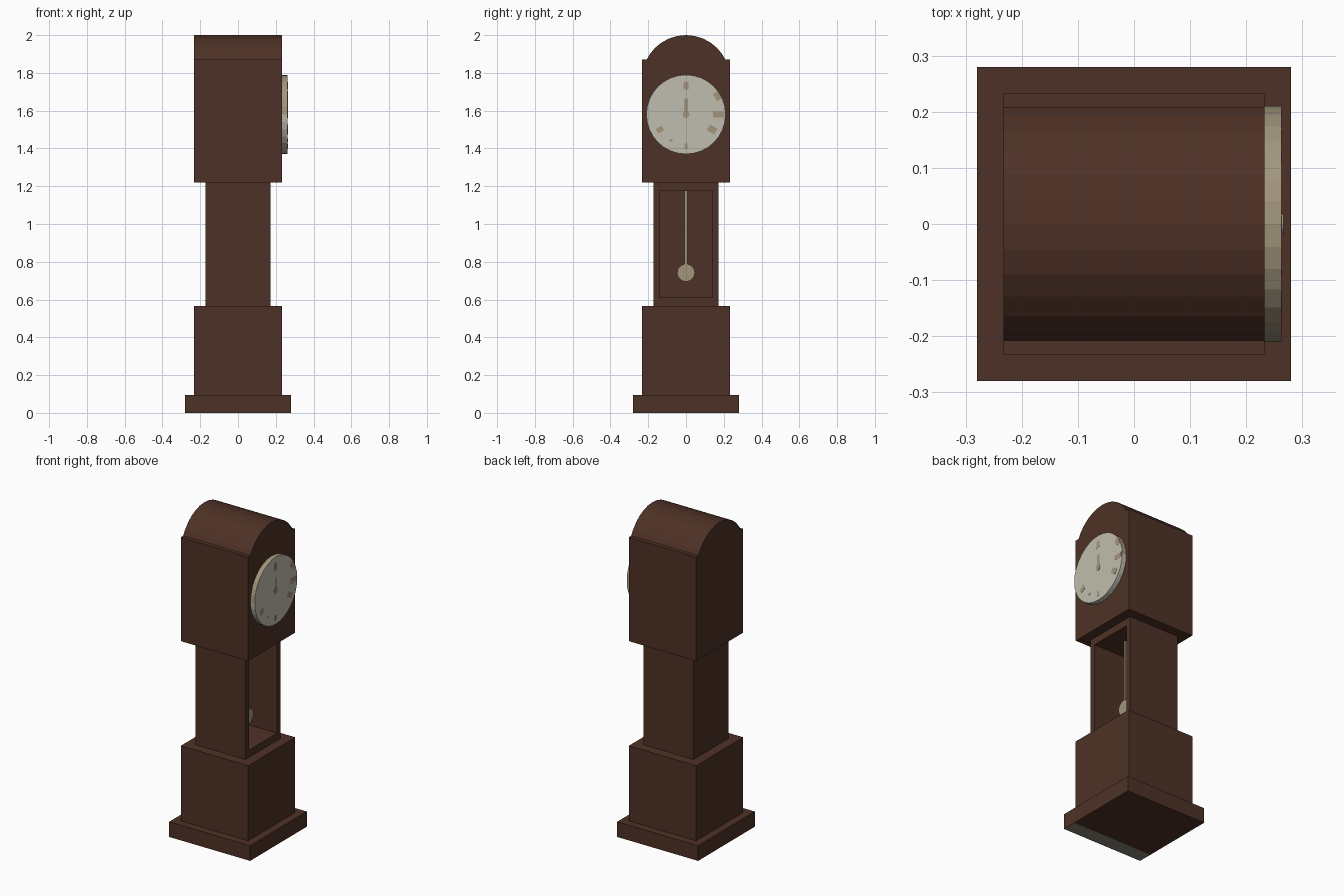
import bpy, bmesh, math
from mathutils import Matrix, Vector

if "Cube" in bpy.data.objects:
    bpy.data.objects.remove(bpy.data.objects["Cube"])


def material(name, rgb):
    m = bpy.data.materials.new(name)
    m.diffuse_color = (*rgb, 1)
    m.use_nodes = True
    m.node_tree.nodes["Principled BSDF"].inputs["Base Color"].default_value = m.diffuse_color
    return m


WOOD = material("dark wood", (0.076, 0.031, 0.019))
CREAM = material("cream dial", (0.53, 0.505, 0.425))
BRASS = material("aged brass", (0.36, 0.30, 0.20))
GREY = material("grey underside", (0.24, 0.22, 0.16))


def finish(name, bm, *mats):
    bmesh.ops.recalc_face_normals(bm, faces=bm.faces)
    me = bpy.data.meshes.new(name)
    bm.to_mesh(me)
    bm.free()
    for m in mats:
        me.materials.append(m)
    ob = bpy.data.objects.new(name, me)
    bpy.context.collection.objects.link(ob)
    return ob


def box_bm(lo, hi, turn=0):
    bm = bmesh.new()
    lo, hi = Vector(lo), Vector(hi)
    bmesh.ops.create_cube(bm, size=1, matrix=Matrix.Translation((lo + hi) / 2)
                          @ Matrix.Rotation(turn, 4, 'X')
                          @ Matrix.Diagonal((*(hi - lo), 1)))
    return bm


def square_block(name, half, z0, z1):
    return finish(name, box_bm((-half, -half, z0), (half, half, z1)), WOOD)


def disc_bm(r, x0, x1, z, sides=32):
    # cylinder lying along x, with a vertex at the top
    bm = bmesh.new()
    bmesh.ops.create_cone(bm, cap_ends=True, segments=sides, radius1=r, radius2=r,
                          depth=x1 - x0,
                          matrix=Matrix.Translation(((x0 + x1) / 2, 0, z))
                          @ Matrix.Rotation(math.pi / 2, 4, 'Y'))
    return bm


# plinth, with a pale strip on its underside
bm = box_bm((-0.28, -0.28, 0), (0.28, 0.28, 0.095))
bmesh.ops.bisect_plane(bm, geom=bm.verts[:] + bm.edges[:] + bm.faces[:],
                       plane_co=(0, -0.19, 0), plane_no=(0, 1, 0))
for f in bm.faces:
    c = f.calc_center_median()
    f.material_index = int(c.z < 0.001 and c.y < -0.19)
finish("plinth", bm, WOOD, GREY)

# base and hood
square_block("base", 0.233, 0.095, 0.565)
square_block("hood", 0.233, 1.22, 1.87)

# hollow waist: the front face is inset and pushed back
bm = box_bm((-0.173, -0.173, 0.565), (0.173, 0.173, 1.22))
front = max(bm.faces, key=lambda f: f.calc_center_median().x)
ring = bmesh.ops.inset_individual(bm, faces=[front], thickness=0.033)
for v in front.verts:
    v.co.y = math.copysign(0.14, v.co.y)
    v.co.z = 0.61 if v.co.z < 0.9 else 1.175
hole = bmesh.ops.extrude_discrete_faces(bm, faces=[front])["faces"][0]
bmesh.ops.translate(bm, verts=hole.verts, vec=(-0.313, 0, 0))
finish("waist", bm, WOOD)

# arched top: the part of a 32-sided barrel above the hood
bm = disc_bm(0.233, -0.233, 0.233, 1.767)
cut = bmesh.ops.bisect_plane(bm, geom=bm.verts[:] + bm.edges[:] + bm.faces[:],
                             plane_co=(0, 0, 1.87), plane_no=(0, 0, 1), clear_inner=True)
bmesh.ops.holes_fill(bm, edges=[e for e in bm.edges if e.is_boundary])
finish("arched_top", bm, WOOD)

# dial with a brass upper rim
DIAL_Z, FACE_X = 1.58, 0.263
bm = disc_bm(0.21, 0.233, FACE_X, DIAL_Z)
for f in bm.faces:
    f.normal_update()
    f.material_index = int(abs(f.normal.x) < 0.5 and f.calc_center_median().z > DIAL_Z)
finish("dial", bm, CREAM, BRASS)

# worn hour marks: hour, radius, length, width
for hour, r, length, width in ((12, 0.152, 0.04, 0.026), (2, 0.192, 0.03, 0.045),
                               (3, 0.172, 0.06, 0.03), (4, 0.16, 0.045, 0.035),
                               (6, 0.168, 0.03, 0.015), (7, 0.158, 0.015, 0.015),
                               (8, 0.16, 0.035, 0.028)):
    a = math.radians(30 * hour)
    y, z = r * math.sin(a), DIAL_Z + r * math.cos(a)
    finish("hour_mark_%d" % hour,
           box_bm((FACE_X - 0.002, y - width / 2, z - length / 2),
                  (FACE_X + 0.001, y + width / 2, z + length / 2), -a), BRASS)

# hands and hub
finish("hands", box_bm((FACE_X - 0.002, -0.011, DIAL_Z), (FACE_X + 0.001, 0.011, 1.665)), BRASS)
finish("hand_hub", disc_bm(0.018, FACE_X - 0.002, FACE_X + 0.003, DIAL_Z, 16), BRASS)

# pendulum
finish("pendulum_rod", box_bm((0.052, -0.008, 0.76), (0.068, 0.008, 1.175)), BRASS)
finish("pendulum_bob", disc_bm(0.047, 0.048, 0.075, 0.742, 16), BRASS)
